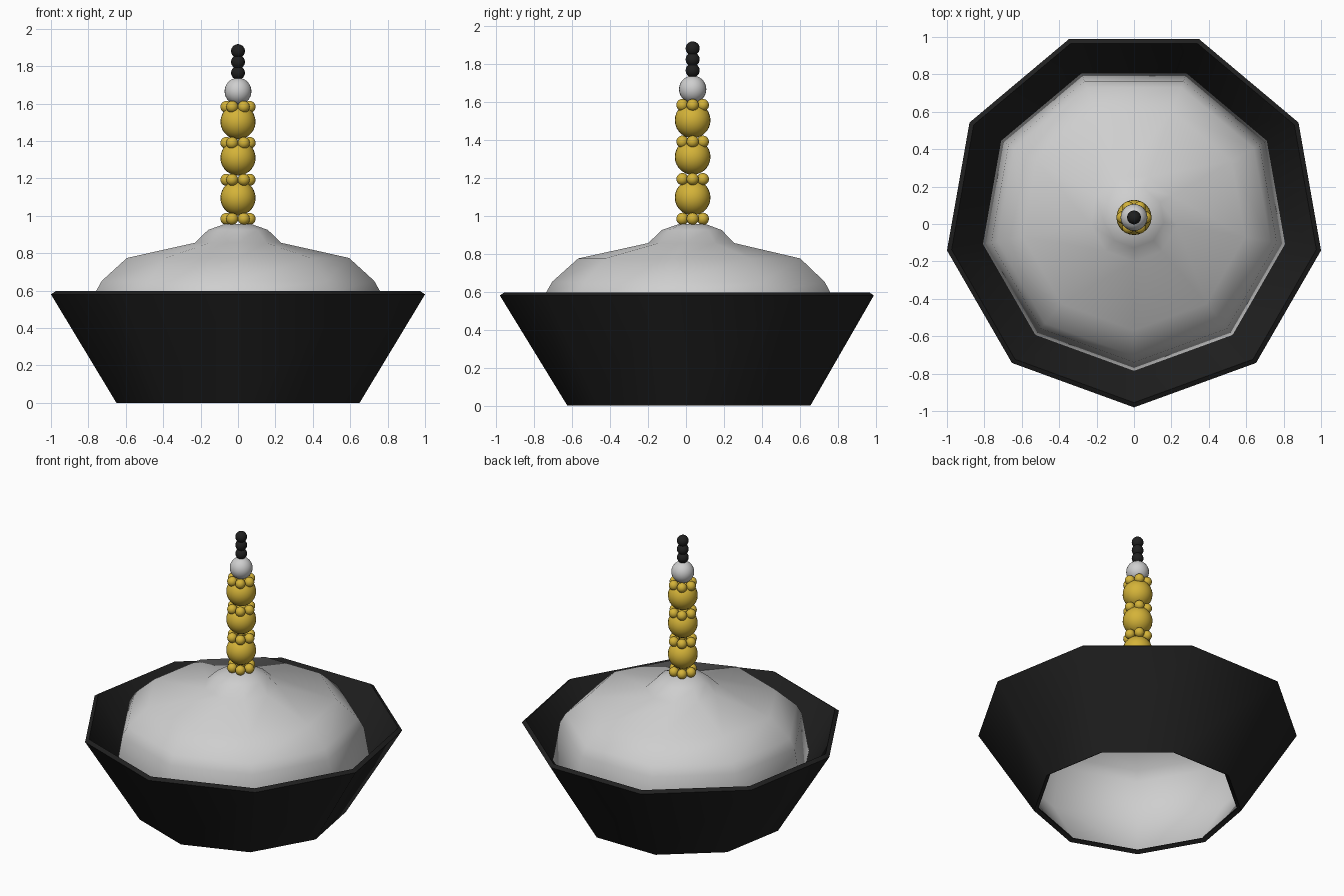
import bpy, bmesh, math

if "Cube" in bpy.data.objects:
    bpy.data.objects.remove(bpy.data.objects["Cube"])

CY = 0.035          # axis of the whole model in y
SIDES = 9


def material(name, rgb):
    m = bpy.data.materials.new(name)
    m.diffuse_color = (*rgb, 1)
    m.use_nodes = True
    m.node_tree.nodes["Principled BSDF"].inputs["Base Color"].default_value = m.diffuse_color
    return m


BLACK = material("black", (0.014, 0.014, 0.014))
WHITE = material("pale grey", (0.62, 0.62, 0.62))
GOLD = material("gold", (0.66, 0.45, 0.04))


def finish(bm, name, mat):
    bmesh.ops.recalc_face_normals(bm, faces=bm.faces[:])
    me = bpy.data.meshes.new(name)
    bm.to_mesh(me)
    bm.free()
    me.materials.append(mat)
    for p in me.polygons:
        p.use_smooth = True
    ob = bpy.data.objects.new(name, me)
    bpy.context.collection.objects.link(ob)
    bpy.context.view_layer.objects.active = ob
    ob.select_set(True)
    bpy.ops.object.shade_smooth_by_angle(angle=math.radians(55))
    ob.select_set(False)
    return ob


def lathe(name, profile, mat, closed=False):
    """Nine-sided revolve of (radius, z) points, one corner facing the front."""
    bm = bmesh.new()
    rings = []
    for r, z in profile:
        ring = []
        for i in range(SIDES):
            a = -math.pi / 2 + i * math.tau / SIDES
            ring.append(bm.verts.new((r * math.cos(a), CY + r * math.sin(a), z)))
        rings.append(ring)
    pairs = list(zip(rings, rings[1:]))
    if closed:
        pairs.append((rings[-1], rings[0]))
    for lo, hi in pairs:
        for i in range(SIDES):
            j = (i + 1) % SIDES
            bm.faces.new((lo[i], lo[j], hi[j], hi[i]))
    if not closed:
        bm.faces.new(rings[-1])
    return finish(bm, name, mat)


def beads(name, items, mat):
    """Spheres given as (x, y, z, radius), joined in one object."""
    bm = bmesh.new()
    for x, y, z, r in items:
        res = bmesh.ops.create_uvsphere(bm, u_segments=24, v_segments=14, radius=r)
        bmesh.ops.translate(bm, verts=res["verts"], vec=(x, CY + y, z))
    return finish(bm, name, mat)


# open-bottomed bowl wall with a thin slanted rim
lathe("bowl", [(0.66, 0.0), (1.0154, 0.58), (0.99, 0.597), (0.635, 0.016)], BLACK, closed=True)

# hollow mound lining the bowl and rising to a neck
lathe("mound", [(0.632, 0.018), (0.82, 0.325), (0.775, 0.59), (0.74, 0.652),
                (0.603, 0.775), (0.234, 0.856), (0.162, 0.925), (0.07, 0.957)], WHITE)

# large gold beads of the stem
beads("stem_beads", [(0, 0, z, 0.094) for z in (1.096, 1.31, 1.503)], GOLD)

# rings of six small gold beads between them
ring_items = []
for z in (0.984, 1.193, 1.39, 1.583):
    for k in range(6):
        a = k * math.tau / 6
        ring_items.append((0.062 * math.cos(a), 0.062 * math.sin(a), z, 0.032))
beads("bead_rings", ring_items, GOLD)

# pale bead and black tip beads
beads("pale_bead", [(0, 0, 1.666, 0.072)], WHITE)
beads("tip_beads", [(0, 0, z, 0.037) for z in (1.765, 1.823, 1.881)], BLACK)
